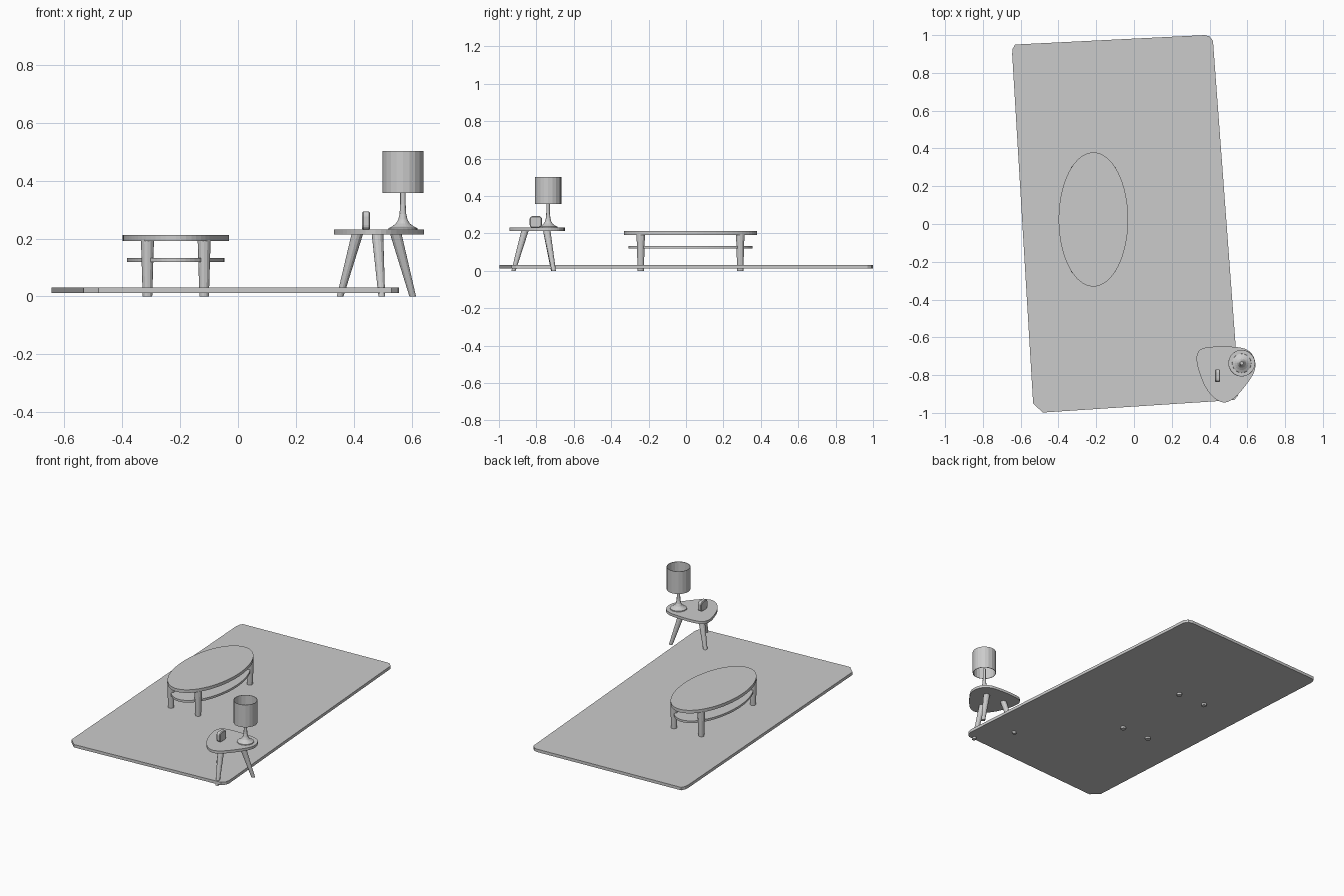
import bpy, bmesh, math
from mathutils import Vector

if "Cube" in bpy.data.objects:
    bpy.data.objects.remove(bpy.data.objects["Cube"])


def make(name, bm):
    bmesh.ops.recalc_face_normals(bm, faces=bm.faces)
    me = bpy.data.meshes.new(name)
    bm.to_mesh(me)
    bm.free()
    ob = bpy.data.objects.new(name, me)
    bpy.context.collection.objects.link(ob)
    return ob


def slab(name, outline, z0, z1):
    """Flat plate from a closed xy outline."""
    bm = bmesh.new()
    face = bm.faces.new([bm.verts.new((x, y, z0)) for x, y in outline])
    ext = bmesh.ops.extrude_face_region(bm, geom=[face])
    verts = [g for g in ext["geom"] if isinstance(g, bmesh.types.BMVert)]
    bmesh.ops.translate(bm, verts=verts, vec=(0, 0, z1 - z0))
    return make(name, bm)


def ellipse(cx, cy, rx, ry, n=64):
    return [(cx + rx * math.cos(math.tau * i / n), cy + ry * math.sin(math.tau * i / n))
            for i in range(n)]


def rings(name, sections, n, cap=True, closed=False):
    """Loft horizontal circles given as (x, y, z, radius)."""
    bm = bmesh.new()
    loops = [[bm.verts.new((x, y, z)) for x, y in ellipse(cx, cy, r, r, n)]
             for cx, cy, z, r in sections]
    pairs = list(zip(loops, loops[1:])) + ([(loops[-1], loops[0])] if closed else [])
    for a, b in pairs:
        for i in range(n):
            j = (i + 1) % n
            bm.faces.new((a[i], a[j], b[j], b[i]))
    if cap:
        bm.faces.new(loops[0])
        bm.faces.new(loops[-1])
    return make(name, bm)


def smooth_loop(pts, steps=3):
    """Closed Catmull-Rom curve through the points."""
    p = [Vector(q) for q in pts]
    out = []
    for i in range(len(p)):
        a, b, c, d = (p[(i + k - 1) % len(p)] for k in range(4))
        for s in range(steps):
            t = s / steps
            v = 0.5 * (2 * b + (c - a) * t + (2 * a - 5 * b + 4 * c - d) * t * t
                       + (3 * b - a - 3 * c + d) * t ** 3)
            out.append((v.x, v.y))
    return out


# Rug, slightly turned, with clipped corners
slab("rug", [(-0.645, 0.90), (-0.642, 0.928), (-0.63, 0.95), (0.375, 1.0), (0.40, 0.993),
             (0.418, 0.97), (0.556, -0.885), (0.55, -0.91), (0.53, -0.932),
             (-0.483, -0.998), (-0.534, -0.95)], 0.012, 0.031)

# Coffee table
TX, TY = -0.215, 0.024
slab("coffee_table_top", ellipse(TX, TY, 0.184, 0.355), 0.192, 0.212)
slab("coffee_table_shelf", ellipse(TX, TY, 0.169, 0.331), 0.119, 0.133)
for sx in (-1, 1):
    for sy in (-1, 1):
        x, y = TX + sx * 0.098, TY + sy * 0.266
        rings("coffee_table_leg", [(x, y, 0, 0.0165), (x, y, 0.195, 0.0225)], 12)

# Side table: rounded triangular top on three splayed legs
slab("side_table_top", smooth_loop([
    (0.376, -0.655), (0.341, -0.675), (0.331, -0.717), (0.344, -0.78), (0.376, -0.86),
    (0.423, -0.92), (0.476, -0.945), (0.529, -0.923), (0.587, -0.86), (0.633, -0.791),
    (0.643, -0.738), (0.626, -0.69), (0.598, -0.666), (0.555, -0.653), (0.46, -0.648)]),
    0.214, 0.231)
for foot, top in (((0.353, -0.71), (0.413, -0.745)),
                  ((0.497, -0.922), (0.482, -0.86)),
                  ((0.604, -0.707), (0.545, -0.745))):
    rings("side_table_leg", [(*foot, 0, 0.0115), (*top, 0.218, 0.02)], 12)

# Lamp: flared base with stem, open drum shade
LX, LY = 0.57, -0.737
rings("lamp_base", [(LX, LY, z, r) for z, r in (
    (0.230, 0.051), (0.236, 0.05), (0.243, 0.036), (0.252, 0.024), (0.266, 0.016),
    (0.285, 0.0115), (0.32, 0.0095), (0.385, 0.0095))], 20)
rings("lamp_shade", [(LX, LY, z, r) for z, r in (
    (0.357, 0.071), (0.503, 0.071), (0.503, 0.068), (0.357, 0.068))], 20,
    cap=False, closed=True)

# Small clock: rounded block standing on the side table
bm = bmesh.new()
bmesh.ops.create_cube(bm, size=1)
bmesh.ops.scale(bm, vec=(0.027, 0.066, 0.063), verts=bm.verts)
bmesh.ops.translate(bm, vec=(0.4425, -0.803, 0.2615), verts=bm.verts)
along_x = [e for e in bm.edges if abs(e.verts[0].co.x - e.verts[1].co.x) > 0.01]
bmesh.ops.bevel(bm, geom=along_x, offset=0.017, segments=4, profile=0.5, affect='EDGES')
rim = [e for e in bm.edges if abs(e.verts[0].co.x - e.verts[1].co.x) < 0.001]
bmesh.ops.bevel(bm, geom=rim, offset=0.004, segments=1, affect='EDGES')
make("clock", bm)
